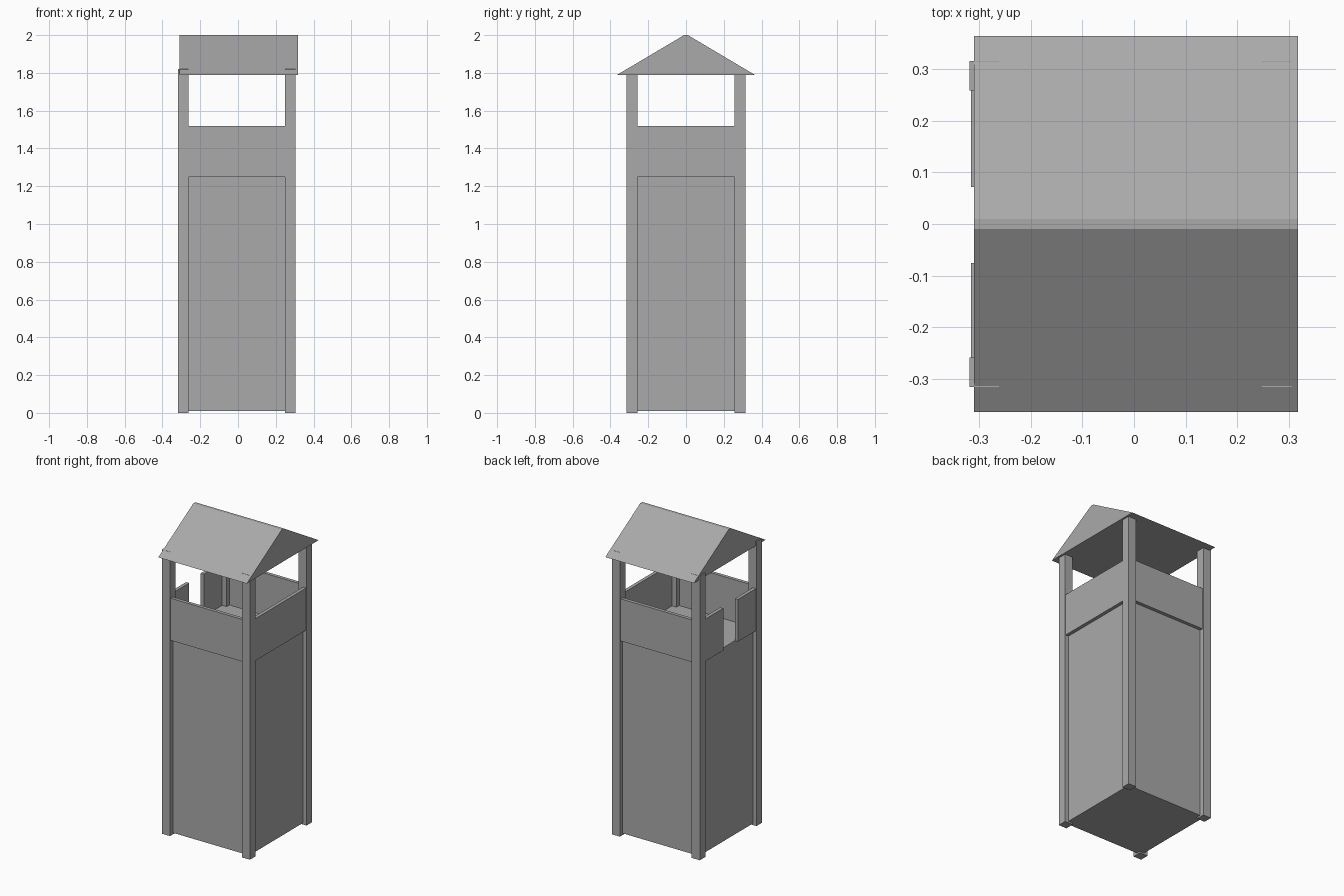
import bpy
import bmesh

cube = bpy.data.objects.get("Cube")
if cube:
    bpy.data.objects.remove(cube, do_unlink=True)

grey = bpy.data.materials.new("plain grey")
grey.use_nodes = True
COLOUR = (0.4, 0.4, 0.4, 1)
grey.diffuse_color = COLOUR
grey.node_tree.nodes["Principled BSDF"].inputs["Base Color"].default_value = COLOUR


def finish(name, bm):
    bmesh.ops.recalc_face_normals(bm, faces=bm.faces)
    mesh = bpy.data.meshes.new(name)
    bm.to_mesh(mesh)
    bm.free()
    mesh.materials.append(grey)
    obj = bpy.data.objects.new(name, mesh)
    bpy.context.collection.objects.link(obj)
    return obj


def box(name, x, y, z):
    """Box from (low, high) ranges on each axis."""
    bm = bmesh.new()
    bmesh.ops.create_cube(bm, size=1)
    for v in bm.verts:
        v.co = [r[0] if c < 0 else r[1] for c, r in zip(v.co, (x, y, z))]
    return finish(name, bm)


X0, X1, Y = -0.318, 0.305, 0.315    # outer faces of the posts
POST = 0.057
RAIL = 0.022                        # rail thickness
FLOOR, RAIL_TOP = 1.25, 1.52
SIDE_IN, FRONT_IN = 0.003, 0.007    # rail setback from the post faces

# Corner posts, just piercing the roof slopes
for xn, x in (("right", (X0, X0 + POST)), ("left", (X1 - POST, X1))):
    for yn, y in (("front", (-Y, POST - Y)), ("back", (Y - POST, Y))):
        box(f"{yn}_{xn}_post", x, y, (0, 1.82))

# Enclosed tower body, its top is the lookout floor
bx0, bx1 = X0 + SIDE_IN + RAIL, X1 - SIDE_IN - RAIL
by = Y - FRONT_IN - RAIL
box("tower_body", (bx0, bx1), (-by, by), (0.01, FLOOR))

# Parapet panels between the posts
rail_z = (FLOOR, RAIL_TOP)
span_x = (X0 + POST / 2, X1 - POST / 2)
end_y = Y - POST / 2
box("front_parapet", span_x, (-by - RAIL, -by), rail_z)
box("back_parapet", span_x, (by, by + RAIL), rail_z)
box("left_parapet", (bx1, bx1 + RAIL), (-end_y, end_y), rail_z)

# Right parapet is split by the entrance gap
box("right_front_parapet", (bx0 - RAIL, bx0), (-end_y, -0.075), rail_z)
box("right_back_parapet", (bx0 - RAIL, bx0), (0.072, end_y), rail_z)

# Solid gable roof with a narrow flat ridge
bm = bmesh.new()
profile = ((-0.364, 1.79), (0.364, 1.79), (0.01, 2), (-0.01, 2))
gable = bm.faces.new([bm.verts.new((-0.31, y, z)) for y, z in profile])
ext = bmesh.ops.extrude_face_region(bm, geom=[gable], use_keep_orig=True)
ends = [e for e in ext["geom"] if isinstance(e, bmesh.types.BMVert)]
bmesh.ops.translate(bm, verts=ends, vec=(0.627, 0, 0))
finish("gable_roof", bm)
